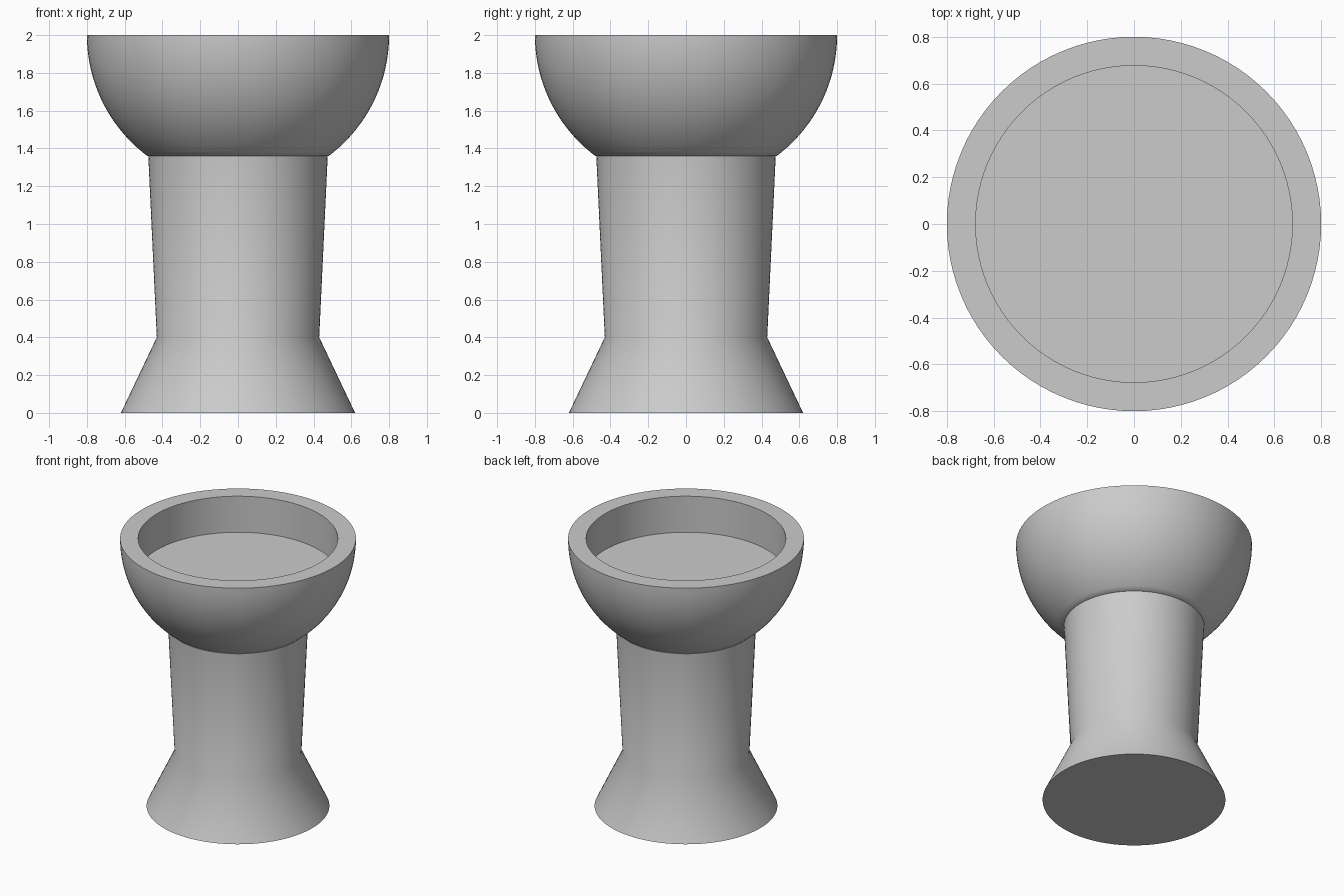
import bpy, bmesh, math

cube = bpy.data.objects.get("Cube")
if cube:
    bpy.data.objects.remove(cube, do_unlink=True)

GREY = (0.6, 0.6, 0.6, 1.0)
mat = bpy.data.materials.new("plain grey")
mat.use_nodes = True
mat.diffuse_color = GREY
mat.node_tree.nodes["Principled BSDF"].inputs["Base Color"].default_value = GREY


def lathe(name, profile, segments=96):
    """Spin a (radius, height) profile around z into a smooth object."""
    bm = bmesh.new()
    verts = [bm.verts.new((r, 0, z)) for r, z in profile]
    edges = [bm.edges.new(pair) for pair in zip(verts, verts[1:])]
    bmesh.ops.spin(bm, geom=verts + edges, cent=(0, 0, 0), axis=(0, 0, 1),
                   angle=math.tau, steps=segments, use_merge=True)
    bmesh.ops.remove_doubles(bm, verts=bm.verts, dist=1e-5)
    bmesh.ops.recalc_face_normals(bm, faces=bm.faces)
    mesh = bpy.data.meshes.new(name)
    bm.to_mesh(mesh)
    bm.free()
    mesh.materials.append(mat)
    obj = bpy.data.objects.new(name, mesh)
    bpy.context.collection.objects.link(obj)
    bpy.ops.object.select_all(action="DESELECT")
    obj.select_set(True)
    bpy.context.view_layer.objects.active = obj
    bpy.ops.object.shade_smooth_by_angle(angle=math.radians(40))
    return obj


# One continuous body: flared foot, widening stem, half-round bowl, recessed top
RADIUS, TOP, INNER, FLOOR = 0.8, 2.0, 0.677, 1.73
JOIN = math.asin(0.64 / RADIUS)
STEPS = 20
foot_and_stem = [(0, 0), (0.62, 0), (0.43, 0.4), (0.475, 1.36)]
bowl = [(RADIUS * math.cos(a), TOP - RADIUS * math.sin(a))
        for a in (JOIN * (1 - i / STEPS) for i in range(STEPS + 1))]
recess = [(INNER, TOP), (INNER, FLOOR), (0, FLOOR)]
lathe("pedestal_bowl", foot_and_stem + bowl + recess)
